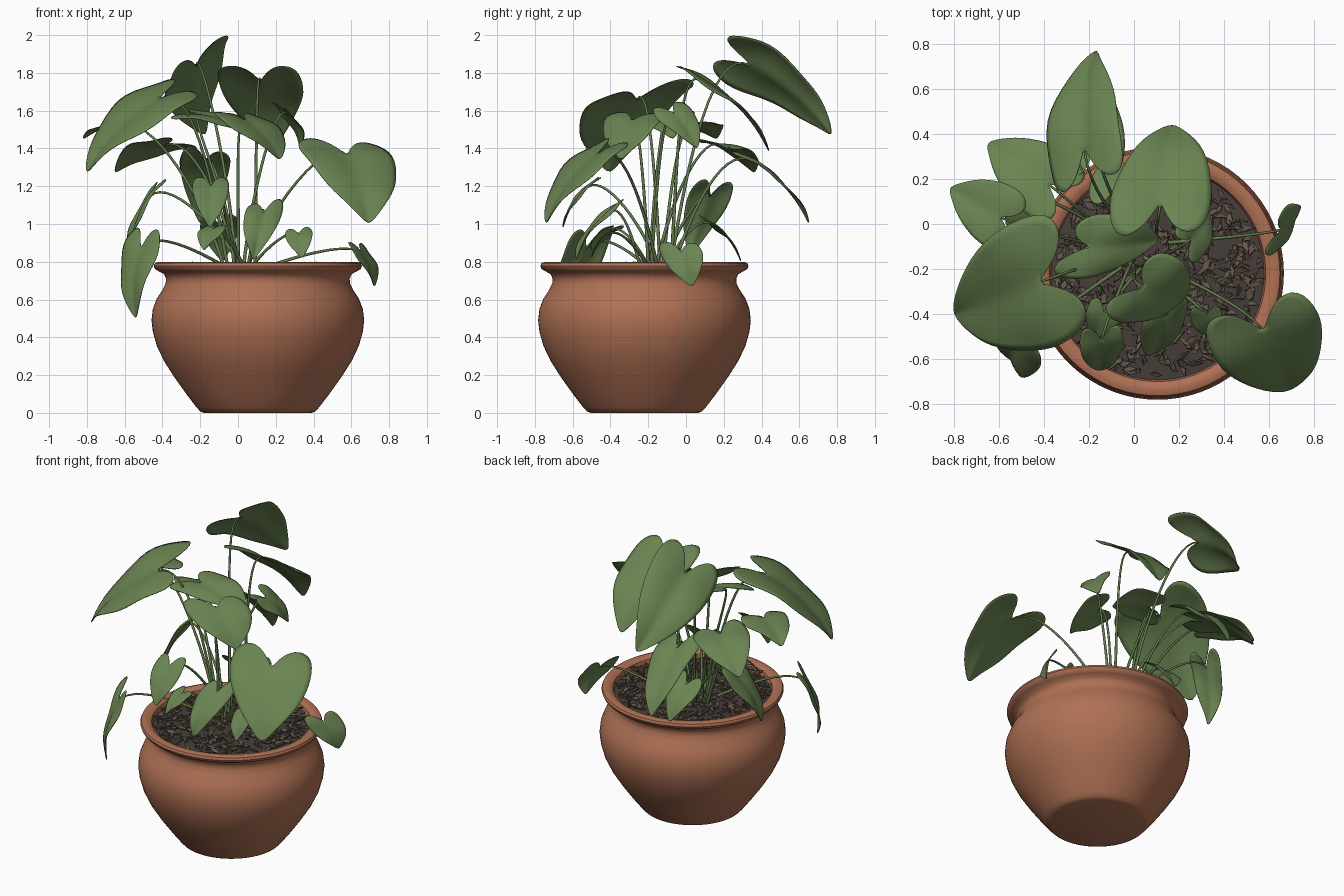
import bpy, bmesh, math, random
from mathutils import Vector, Matrix

if "Cube" in bpy.data.objects:
    bpy.data.objects.remove(bpy.data.objects["Cube"])

random.seed(4)
CX, CY = 0.105, -0.22


def material(name, rgb):
    m = bpy.data.materials.new(name)
    m.diffuse_color = (*rgb, 1)
    m.use_nodes = True
    m.node_tree.nodes["Principled BSDF"].inputs["Base Color"].default_value = m.diffuse_color
    return m


TERRACOTTA = material("terracotta", (0.43, 0.165, 0.09))
LEAF = material("leaf green", (0.145, 0.23, 0.085))
STEM = material("stem green", (0.13, 0.2, 0.075))
SOIL = material("dark soil", (0.062, 0.048, 0.042))
CHIP = material("bark chips", (0.125, 0.095, 0.07))


def finish(name, bm, mat, smooth=True):
    bmesh.ops.recalc_face_normals(bm, faces=bm.faces)
    me = bpy.data.meshes.new(name)
    bm.to_mesh(me)
    bm.free()
    me.materials.append(mat)
    ob = bpy.data.objects.new(name, me)
    bpy.context.collection.objects.link(ob)
    for p in me.polygons:
        p.use_smooth = smooth
    return ob


def activate(ob):
    bpy.ops.object.select_all(action='DESELECT')
    ob.select_set(True)
    bpy.context.view_layer.objects.active = ob


def lathe(name, profile, mat):
    bm = bmesh.new()
    vs = [bm.verts.new((r, 0, z)) for r, z in profile]
    es = [bm.edges.new(p) for p in zip(vs, vs[1:])]
    bmesh.ops.spin(bm, geom=vs + es, axis=(0, 0, 1), cent=(0, 0, 0),
                   angle=2 * math.pi, steps=72)
    bmesh.ops.remove_doubles(bm, verts=bm.verts, dist=1e-4)
    bmesh.ops.translate(bm, verts=bm.verts, vec=(CX, CY, 0))
    ob = finish(name, bm, mat)
    activate(ob)
    bpy.ops.object.shade_smooth_by_angle(angle=math.radians(40))
    return ob


# Pot: rounded belly, neck and rolled rim
lathe("pot", [(0, 0), (.285, 0), (.305, .008), (.325, .03), (.375, .095), (.443, .19), (.497, .275),
              (.535, .355), (.556, .43), (.563, .49), (.556, .55), (.535, .605), (.505, .65),
              (.488, .685), (.486, .71), (.497, .735), (.525, .75), (.545, .762), (.551, .778),
              (.545, .793), (.525, .8), (.5, .797), (.482, .785), (.475, .76), (.47, .7), (0, .7)],
      TERRACOTTA)

# Soil with scattered flat bark chips
lathe("soil", [(0, .77), (.3, .768), (.478, .755), (.478, .72)], SOIL)
bm = bmesh.new()
for i in range(650):
    r, a = .455 * math.sqrt(random.random()), random.uniform(0, 2 * math.pi)
    size = (random.uniform(.025, .07), random.uniform(.012, .026), random.uniform(.004, .01))
    rot = Matrix.Rotation(random.uniform(0, 6.28), 4, 'Z') @ Matrix.Rotation(random.gauss(0, .28), 4, 'Y') \
        @ Matrix.Rotation(random.gauss(0, .3), 4, 'X')
    loc = Matrix.Translation((CX + r * math.cos(a), CY + r * math.sin(a), .772 + random.uniform(-.004, .012)))
    bmesh.ops.create_cone(bm, segments=random.choice((3, 4)), radius1=.66, radius2=.62, depth=1,
                          cap_ends=True, matrix=loc @ rot @ Matrix.Diagonal((*size, 1)))
finish("bark_chips", bm, CHIP, False)

# Half outline of a broad heart-shaped leaf (across, along)
HALF = [(0, 1.01), (.08, .95), (.2, .82), (.32, .68), (.42, .51), (.485, .34), (.515, .17),
        (.505, .03), (.46, -.08), (.37, -.14), (.25, -.14), (.13, -.06), (.05, .05), (0, .13)]
ATTACH = .13


def leaf(name, left, right, tip, bulge=.09):
    """Heart-shaped blade fitted to its two lobes and tip; returns attachment data."""
    L, R, T = Vector(left), Vector(right), Vector(tip)
    M = (L + R) / 2
    along, across = T - M, R - L
    n = across.cross(along).normalized()
    if n.z < 0:
        n = -n
    size = along.length
    phase = random.uniform(0, 6)

    def place(v, u):
        h = bulge * 4 * u * (1 - u) + .12 * abs(v) * (1 - abs(v) * 2) * 2
        h += .06 * abs(v) * math.sin(9 * u + phase + (2 if v > 0 else 0))
        return M + across * v + along * u + n * h * size

    bm = bmesh.new()
    div = 4
    for side in (-1, 1):
        rows = []
        for v, u in HALF:
            um = max(ATTACH, u)
            rows.append([bm.verts.new(place(side * v * k / div, um + (u - um) * k / div))
                         for k in range(div + 1)])
        for a, b in zip(rows, rows[1:]):
            for k in range(div):
                bm.faces.new((a[k], a[k + 1], b[k + 1], b[k]))
    bmesh.ops.remove_doubles(bm, verts=bm.verts, dist=1e-4)
    bmesh.ops.dissolve_degenerate(bm, dist=1e-4, edges=bm.edges)
    ob = finish(name, bm, LEAF)
    sub = ob.modifiers.new("smooth", 'SUBSURF')
    sub.levels = sub.render_levels = 1
    sol = ob.modifiers.new("thickness", 'SOLIDIFY')
    sol.thickness, sol.offset = .004, 0
    return place(0, ATTACH), along


# Left lobe, right lobe, tip of each blade
UPPER = [
    ((-.37, .20, 1.76), (-.05, .33, 1.99), (-.17, .77, 1.47)),
    ((-.11, .02, 1.80), (.33, .03, 1.78), (.17, .44, 1.38)),
    ((-.44, .02, 1.45), (-.24, .27, 1.40), (-.65, .36, 1.27)),
    ((-.30, .27, 1.38), (-.04, .32, 1.34), (-.20, .65, 1.00)),
    ((.19, .00, 1.63), (.28, -.17, 1.58), (.33, .06, 1.40)),
    ((-.18, .04, 1.60), (-.32, -.24, 1.56), (.11, -.07, 1.45)),
    ((-.45, .04, 1.75), (-.26, -.50, 1.63), (-.80, -.40, 1.27)),
    ((-.62, -.12, 1.52), (-.50, .14, 1.53), (-.82, .16, 1.45)),
    ((.14, -.13, 1.56), (-.12, -.41, 1.57), (.22, -.34, 1.34)),
    ((.32, -.50, 1.42), (.79, -.34, 1.38), (.69, -.74, 1.00)),
]
LOWER = [
    ((-.58, -.39, .93), (-.41, -.62, .91), (-.54, -.61, .50)),
    ((-.41, .04, 1.20), (-.46, .25, 1.17), (-.57, .02, .83)),
    ((-.24, -.50, 1.22), (-.05, -.48, 1.22), (-.15, -.65, .98)),
    ((-.19, -.34, .98), (-.06, -.42, .98), (-.18, -.50, .86)),
    ((.04, -.42, 1.07), (.24, -.35, 1.10), (.08, -.58, .81)),
    ((.25, -.39, .95), (.39, -.39, .97), (.34, -.50, .82)),
    ((.59, -.14, .88), (.68, .08, .87), (.72, .03, .67)),
    ((-.20, .12, 1.00), (.00, .10, 1.03), (-.08, .29, .80)),
]

# Leaves, each with an arching stem rising from the middle of the soil
curve = bpy.data.curves.new("stems", 'CURVE')
curve.dimensions = '3D'
curve.bevel_depth = .0085
curve.bevel_resolution = 2
curve.use_fill_caps = True
curve.resolution_u = 14
for group, points in (("upper_leaf", UPPER), ("lower_leaf", LOWER)):
    for i, (l, r, t) in enumerate(points):
        end, along = leaf(f"{group}_{i + 1}", l, r, t)
        base = Vector((.03 + random.uniform(-.05, .08), -.16 + random.uniform(-.07, .07), .75))
        span = end - base
        base += Vector((span.x, span.y, 0)) * .1
        span = end - base
        sp = curve.splines.new('BEZIER')
        sp.bezier_points.add(1)
        a, b = sp.bezier_points
        for p in (a, b):
            p.handle_left_type = p.handle_right_type = 'FREE'
        a.co = a.handle_left = base
        a.handle_right = base + Vector((span.x * .22, span.y * .22, span.z * .55))
        b.co = b.handle_right = end
        b.handle_left = end - along * .3 - Vector((span.x, span.y, 0)) * .12
        a.radius, b.radius = 1.15, .6
stems = bpy.data.objects.new("stems", curve)
bpy.context.collection.objects.link(stems)
curve.materials.append(STEM)
activate(stems)
bpy.ops.object.convert(target='MESH')
bpy.ops.object.shade_smooth()
